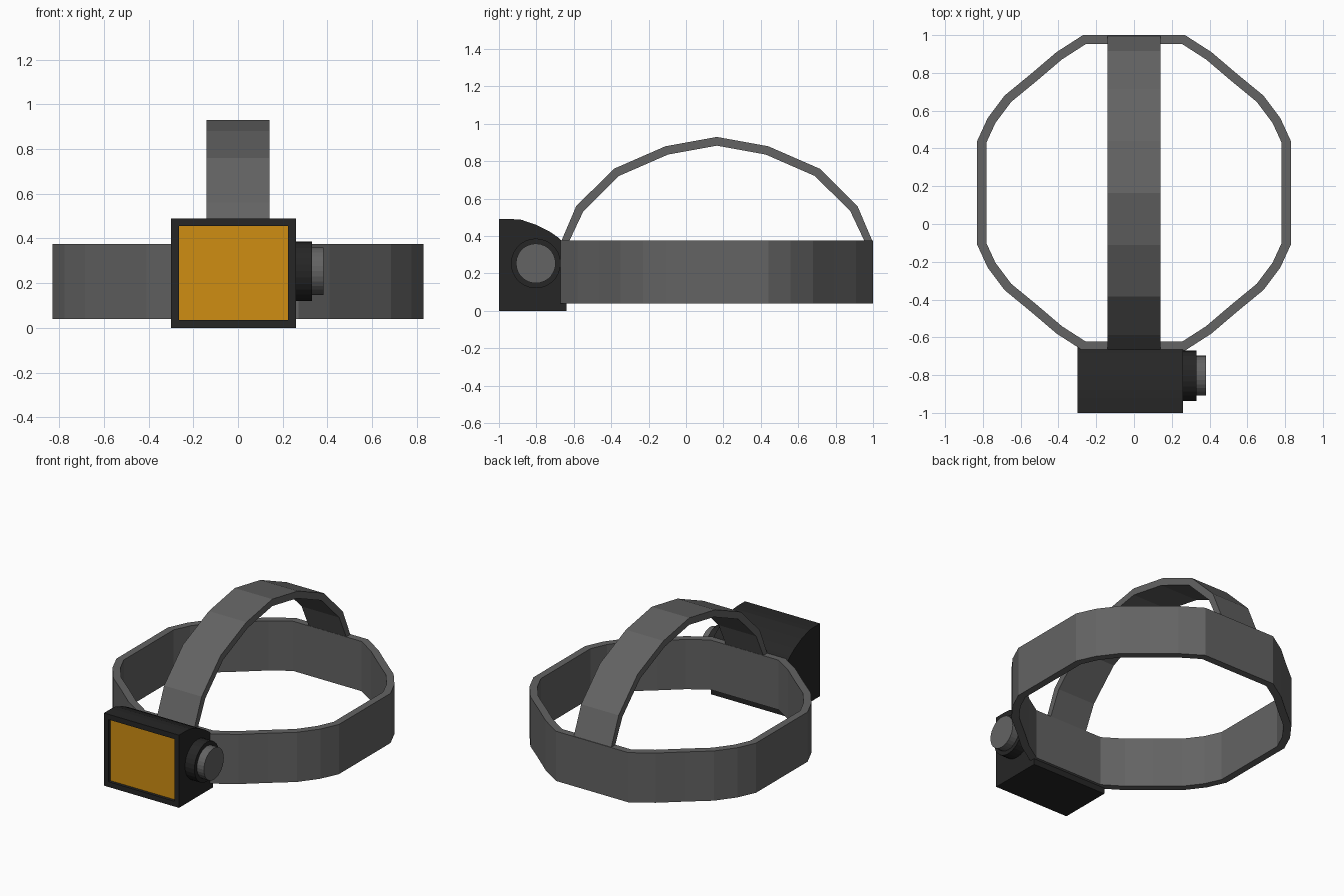
import bpy, bmesh, math
from mathutils import Vector

if "Cube" in bpy.data.objects:
    bpy.data.objects.remove(bpy.data.objects["Cube"])


def material(name, rgb):
    m = bpy.data.materials.new(name)
    m.diffuse_color = (*rgb, 1)
    m.use_nodes = True
    m.node_tree.nodes["Principled BSDF"].inputs["Base Color"].default_value = m.diffuse_color
    return m


GREY = material("strap grey", (0.125, 0.125, 0.125))
BLACK = material("housing black", (0.019, 0.019, 0.019))
AMBER = material("amber lens", (0.62, 0.27, 0.006))


def finish(name, bm, *mats):
    bmesh.ops.recalc_face_normals(bm, faces=bm.faces)
    me = bpy.data.meshes.new(name)
    bm.to_mesh(me)
    bm.free()
    for m in mats:
        me.materials.append(m)
    ob = bpy.data.objects.new(name, me)
    bpy.context.collection.objects.link(ob)
    return ob


def inset_path(pts, t, closed):
    """Mitred offset to the left of a path."""
    out, n = [], len(pts)
    for i, p in enumerate(pts):
        p = Vector(p)
        a = Vector(pts[i - 1]) if closed or i > 0 else None
        b = Vector(pts[(i + 1) % n]) if closed or i < n - 1 else None
        d = [v.normalized() for v in ((p - a) if a else None, (b - p) if b else None) if v]
        normals = [Vector((-v.y, v.x)) for v in d]
        m = sum(normals, Vector((0, 0))).normalized()
        out.append(p + m * t / m.dot(normals[0]))
    return out


def ribbon(name, pts, t, lo, hi, place, closed, mat):
    """Flat strip of thickness t following a 2D path, lo..hi wide."""
    bm = bmesh.new()
    inner = inset_path(pts, t, closed)
    if not closed:  # level cut at both ends
        inner[0].y, inner[-1].y = pts[0][1], pts[-1][1]
    rings = [[bm.verts.new(place(q[0], q[1], w)) for q, w in
              ((o, lo), (o, hi), (i, hi), (i, lo))] for o, i in zip(pts, inner)]
    n = len(rings)
    for k in range(n if closed else n - 1):
        a, b = rings[k], rings[(k + 1) % n]
        for j in range(4):
            bm.faces.new((a[j], a[(j + 1) % 4], b[(j + 1) % 4], b[j]))
    if not closed:
        bm.faces.new(rings[0])
        bm.faces.new(rings[-1])
    return finish(name, bm, mat)


# Head band: one quarter outline mirrored round its centre
CY = 0.165
quarter = [(0.83, 0.275), (0.775, 0.395), (0.685, 0.515), (0.545, 0.63), (0.41, 0.745), (0.27, 0.835)]
half = quarter + [(-x, y) for x, y in reversed(quarter)]
outline = [(x, CY + y) for x, y in half] + [(-x, CY - y) for x, y in half]
ribbon("head_band", outline, 0.048, 0.04, 0.375, lambda x, y, z: (x, y, z), True, GREY)

# Strap over the top of the head
side = [(0.833, 0.37), (0.752, 0.56), (0.55, 0.76), (0.275, 0.88)]
arch = [(CY + y, z) for y, z in side] + [(CY, 0.93)] + [(CY - y, z) for y, z in reversed(side)]
ribbon("top_strap", arch, 0.046, -0.14, 0.14, lambda y, z, x: (x, y, z), False, GREY)

# Lamp housing: side profile pushed along x, with a recessed lens in front
profile = [(-1, 0), (-0.64, 0), (-0.64, 0.35), (-0.68, 0.39), (-0.73, 0.425),
           (-0.80, 0.46), (-0.88, 0.487), (-0.92, 0.49), (-1, 0.49)]
bm = bmesh.new()
base = bm.faces.new([bm.verts.new((-0.3, y, z)) for y, z in profile])
ext = bmesh.ops.extrude_face_region(bm, geom=[base])
bmesh.ops.translate(bm, vec=(0.56, 0, 0), verts=[v for v in ext["geom"] if isinstance(v, bmesh.types.BMVert)])
bmesh.ops.recalc_face_normals(bm, faces=bm.faces)
front = [f for f in bm.faces if f.normal.y < -0.9]
bmesh.ops.inset_region(bm, faces=front, thickness=0.05)
lens = bmesh.ops.extrude_face_region(bm, geom=front)
bmesh.ops.delete(bm, geom=front, context="FACES_ONLY")
bmesh.ops.translate(bm, vec=(0, 0.02, 0), verts=[v for v in lens["geom"] if isinstance(v, bmesh.types.BMVert)])
for f in lens["geom"]:
    if isinstance(f, bmesh.types.BMFace):
        f.material_index = 1
finish("lamp_housing", bm, BLACK, AMBER)

# Side knob: collar and cap
for name, r, x0, x1, mat in (("knob_collar", 0.133, 0.25, 0.33, BLACK), ("knob_cap", 0.106, 0.32, 0.382, GREY)):
    bpy.ops.mesh.primitive_cylinder_add(vertices=28, radius=r, depth=x1 - x0,
                                        location=((x0 + x1) / 2, -0.803, 0.254),
                                        rotation=(0, math.pi / 2, 0))
    ob = bpy.context.object
    ob.name = name
    ob.data.materials.append(mat)
